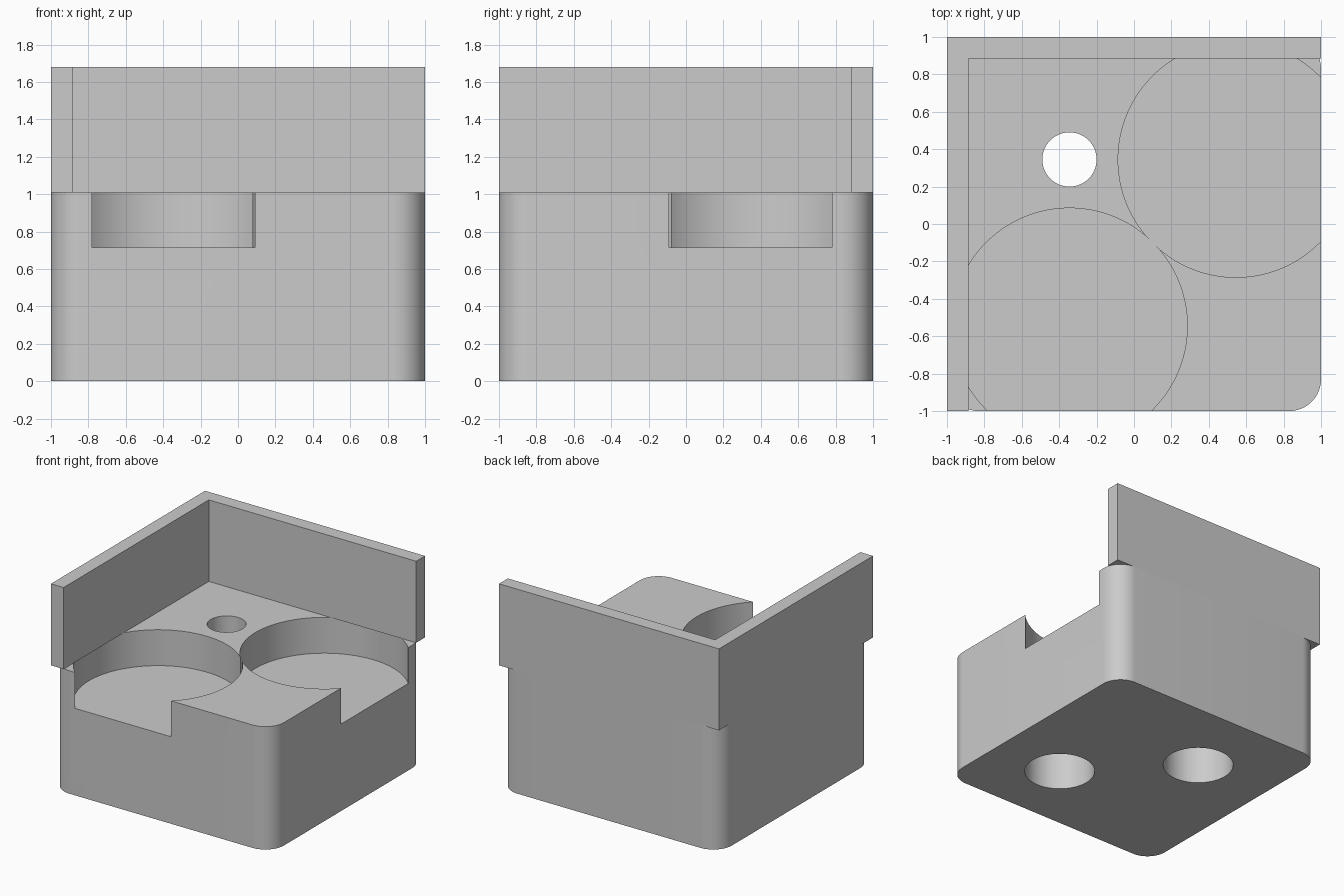
import bpy, bmesh, math

cube = bpy.data.objects.get("Cube")
if cube:
    bpy.data.objects.remove(cube, do_unlink=True)

BODY_TOP = 1.01
WALL_TOP = 1.68
WALL_INNER = 0.885
CORNER = 0.17
POCKET_FLOOR = 0.715
POCKET_RADIUS = 0.63
BORE_DEPTH = 0.6

grey = bpy.data.materials.new("plain grey")
grey.use_nodes = True
grey.diffuse_color = (0.6, 0.6, 0.6, 1)
grey.node_tree.nodes["Principled BSDF"].inputs["Base Color"].default_value = (0.6, 0.6, 0.6, 1)


def prism(name, outline, z0, z1):
    """Extrude a flat outline from z0 to z1."""
    bm = bmesh.new()
    base = bm.faces.new([bm.verts.new((x, y, z0)) for x, y in outline])
    top = bmesh.ops.extrude_face_region(bm, geom=[base])["geom"]
    verts = [v for v in top if isinstance(v, bmesh.types.BMVert)]
    bmesh.ops.translate(bm, verts=verts, vec=(0, 0, z1 - z0))
    bmesh.ops.recalc_face_normals(bm, faces=bm.faces)
    mesh = bpy.data.meshes.new(name)
    bm.to_mesh(mesh)
    bm.free()
    mesh.materials.append(grey)
    obj = bpy.data.objects.new(name, mesh)
    bpy.context.collection.objects.link(obj)
    return obj


def arc(cx, cy, radius, start, sweep, steps):
    return [(cx + radius * math.cos(math.radians(start + sweep * i / steps)),
             cy + radius * math.sin(math.radians(start + sweep * i / steps)))
            for i in range(steps + 1)]


def circle(cx, cy, radius, sides):
    return arc(cx, cy, radius, 0, 360, sides)[:-1]


def activate(obj):
    bpy.ops.object.select_all(action="DESELECT")
    obj.select_set(True)
    bpy.context.view_layer.objects.active = obj


def cut(target, cutter):
    """Subtract a cutter from the target and discard it."""
    cutter.hide_render = True
    mod = target.modifiers.new("cut", "BOOLEAN")
    mod.operation = "DIFFERENCE"
    mod.solver = "EXACT"
    mod.object = cutter
    activate(target)
    bpy.ops.object.modifier_apply(modifier=mod.name)
    bpy.data.objects.remove(cutter, do_unlink=True)


# Block with rounded upright corners
c = 1 - CORNER
outline = []
for i, (sx, sy) in enumerate([(1, 1), (-1, 1), (-1, -1), (1, -1)]):
    outline += arc(sx * c, sy * c, CORNER, 90 * i, 90, 16)
body = prism("body", outline, 0, BODY_TOP)

# Two round pockets, open at the front and at the left side
for x, y in [(-0.345, -0.545), (0.545, 0.345)]:
    cut(body, prism("pocket_cutter", circle(x, y, POCKET_RADIUS, 160), POCKET_FLOOR, BODY_TOP + 0.2))

# Wide bores in the underside
for x, y in [(-0.345, 0.345), (0.4, -0.4)]:
    cut(body, prism("bore_cutter", circle(x, y, 0.265, 64), -0.2, BORE_DEPTH))

# Narrow hole through to the top
cut(body, prism("hole_cutter", circle(-0.345, 0.345, 0.145, 64), BORE_DEPTH - 0.1, BODY_TOP + 0.2))

activate(body)
bpy.ops.object.shade_smooth_by_angle(angle=math.radians(30))

# L-shaped wall along the right and back edges
w = WALL_INNER
prism("corner_wall",
      [(-1, -1), (-w, -1), (-w, w), (1, w), (1, 1), (-1, 1)],
      BODY_TOP, WALL_TOP)
